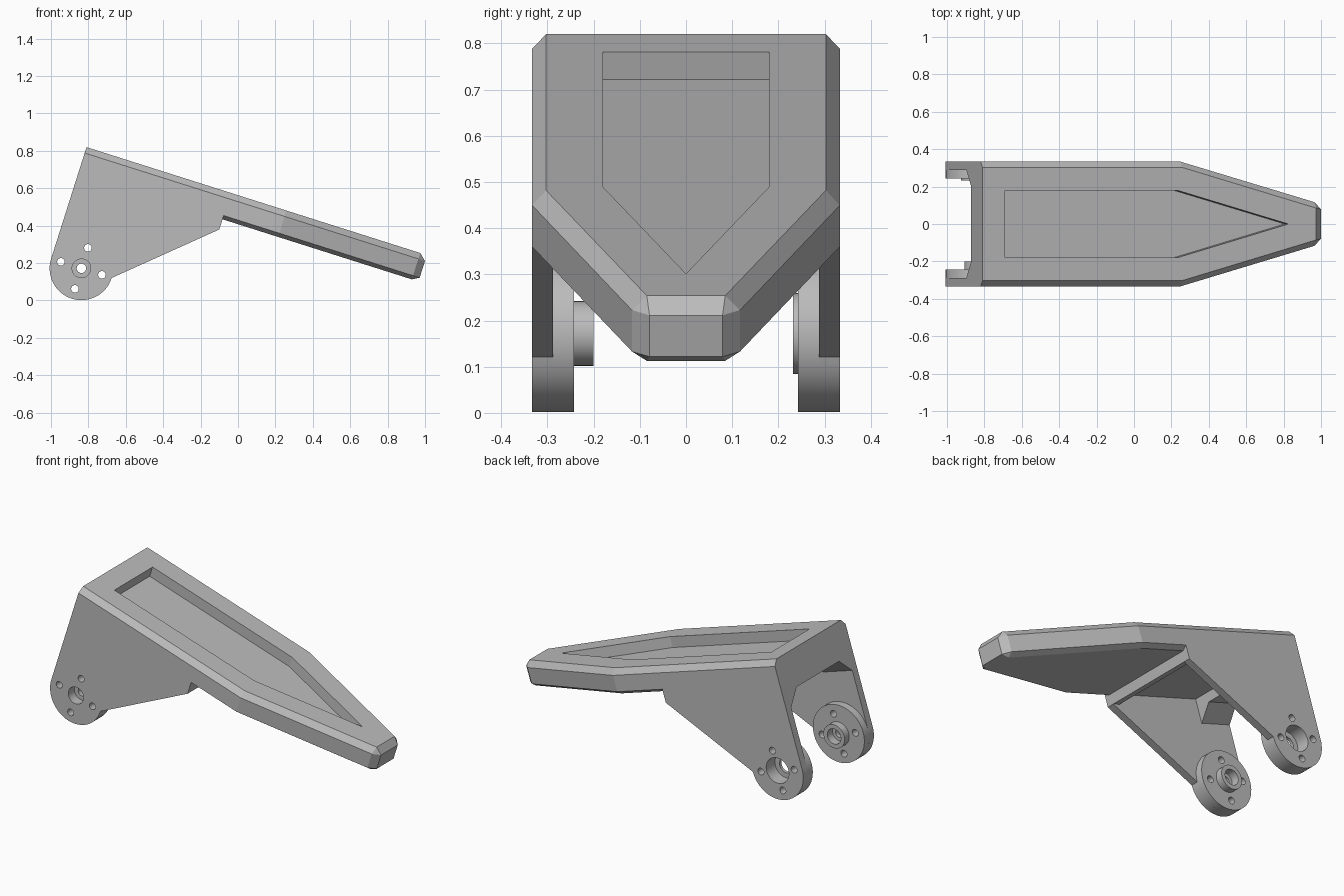
import bpy, bmesh, math
from mathutils import Matrix, Vector

cube = bpy.data.objects.get("Cube")
if cube:
    bpy.data.objects.remove(cube, do_unlink=True)

# Sloped frame: u runs down the slope, y across, n square to the top face
FRAME = Matrix.Translation((-0.81, 0, 0.82)) @ Matrix.Rotation(math.radians(17.6), 4, 'Y')
HUB_U, HUB_N, HUB_R = 0.17, -0.626, 0.17
WALL_IN, WALL_OUT, DISC_IN = 0.288, 0.333, 0.243

grey = bpy.data.materials.new("plain grey")
grey.use_nodes = True
grey.diffuse_color = (0.5, 0.5, 0.5, 1)
grey.node_tree.nodes["Principled BSDF"].inputs["Base Color"].default_value = (0.5, 0.5, 0.5, 1)


def loft(name, rings):
    """Closed solid through rings of equal point count."""
    bm = bmesh.new()
    loops = [[bm.verts.new(FRAME @ Vector(p)) for p in ring] for ring in rings]
    count = len(loops[0])
    for a, b in zip(loops, loops[1:]):
        for i in range(count):
            j = (i + 1) % count
            bm.faces.new((a[i], a[j], b[j], b[i]))
    bm.faces.new(loops[0])
    bm.faces.new(loops[-1])
    bmesh.ops.remove_doubles(bm, verts=bm.verts, dist=0.0002)
    bmesh.ops.recalc_face_normals(bm, faces=bm.faces)
    mesh = bpy.data.meshes.new(name)
    bm.to_mesh(mesh)
    bm.free()
    mesh.materials.append(grey)
    obj = bpy.data.objects.new(name, mesh)
    bpy.context.collection.objects.link(obj)
    return obj


def prism(name, pts, axis, lo, hi):
    place = {'u': lambda p, q, h: (h, p, q),
             'y': lambda p, q, h: (p, h, q),
             'n': lambda p, q, h: (p, q, h)}[axis]
    return loft(name, [[place(p, q, h) for p, q in pts] for h in (lo, hi)])


def arc(u, n, r, start=0, sweep=360, steps=48):
    angles = [math.radians(start + sweep * i / steps) for i in range(steps + (sweep < 360))]
    return [(u + r * math.cos(a), n + r * math.sin(a)) for a in angles]


def cylinder(name, r, lo, hi, u=HUB_U, n=HUB_N):
    return prism(name, arc(u, n, r), 'y', min(lo, hi), max(lo, hi))


def activate(obj):
    bpy.ops.object.select_all(action='DESELECT')
    obj.select_set(True)
    bpy.context.view_layer.objects.active = obj


def cut(obj, cutters):
    activate(obj)
    for c in cutters:
        c.hide_render = True
        mod = obj.modifiers.new("cut", 'BOOLEAN')
        mod.operation, mod.solver, mod.object = 'DIFFERENCE', 'EXACT', c
        bpy.ops.object.modifier_apply(modifier=mod.name)


def smooth(obj):
    activate(obj)
    bpy.ops.object.shade_smooth_by_angle(angle=math.radians(25))


def discard(objs):
    for o in objs:
        bpy.data.objects.remove(o, do_unlink=True)


def mirrored(half, n):
    return [(u, y, n) for u, y in half] + [(u, -y, n) for u, y in reversed(half)]


# Top plate: tapered slab with chamfered edges and a pointed recess
full = [(0, 0.333), (1.122, 0.333), (1.872, 0.117), (1.909, 0.079)]
inset = [(0, 0.303), (1.118, 0.303), (1.872, 0.085), (1.872, 0.085)]
plate = loft("top_plate", [mirrored(inset, 0), mirrored(full, -0.033),
                           mirrored(full, -0.127), mirrored(inset, -0.148)])
recess = prism("recess_cutter", [(0.126, -0.18), (1.093, -0.18), (1.715, 0),
                                 (1.093, 0.18), (0.126, 0.18)], 'n', -0.063, 0.1)
cut(plate, [recess])
discard([recess])

# Cross ribs under the plate: back rib with corner gussets, and front rib
w = WALL_IN + 0.005
prism("back_rib", [(-w, -0.14), (-w, -0.29), (-0.2, -0.2), (0.2, -0.2),
                   (w, -0.29), (w, -0.14)], 'u', 0, 0.2)
prism("front_rib", [(-w, -0.14), (-w, -0.205), (w, -0.205), (w, -0.14)], 'u', 0.765, 0.81)

# Side walls with round hubs
outline = ([(0.81, -0.1), (0, -0.1)]
           + arc(HUB_U, HUB_N, HUB_R, 180, 180, 32) + [(0.81, -0.205)])
# Boss radius, boss end and bores (radius, from, to) for each side
sides = {"right": (-1, 0.07, 0.2, [(0.025, 0.1, 0.4), (0.05, 0.275, 0.4), (0.045, 0.1, 0.25)]),
         "left": (1, 0.0875, 0.232, [(0.045, 0.1, 0.4), (0.075, 0.25, 0.4)])}
for side, (s, boss_r, boss_end, bores) in sides.items():
    lo, hi = sorted((s * WALL_IN, s * WALL_OUT))
    parts = [prism(side + "_wall", outline, 'y', lo, hi),
             cylinder(side + "_hub_disc", HUB_R, s * DISC_IN, s * WALL_IN),
             cylinder(side + "_hub_boss", boss_r, s * boss_end, s * DISC_IN)]
    cutters = [cylinder("bore_cutter", r, s * a, s * b) for r, a, b in bores]
    for u, n in arc(HUB_U, HUB_N, 0.115, steps=4):
        cutters.append(cylinder("bolt_cutter", 0.02, s * 0.1, s * 0.4, u, n))
    for part in parts:
        cut(part, cutters)
        smooth(part)
    discard(cutters)
